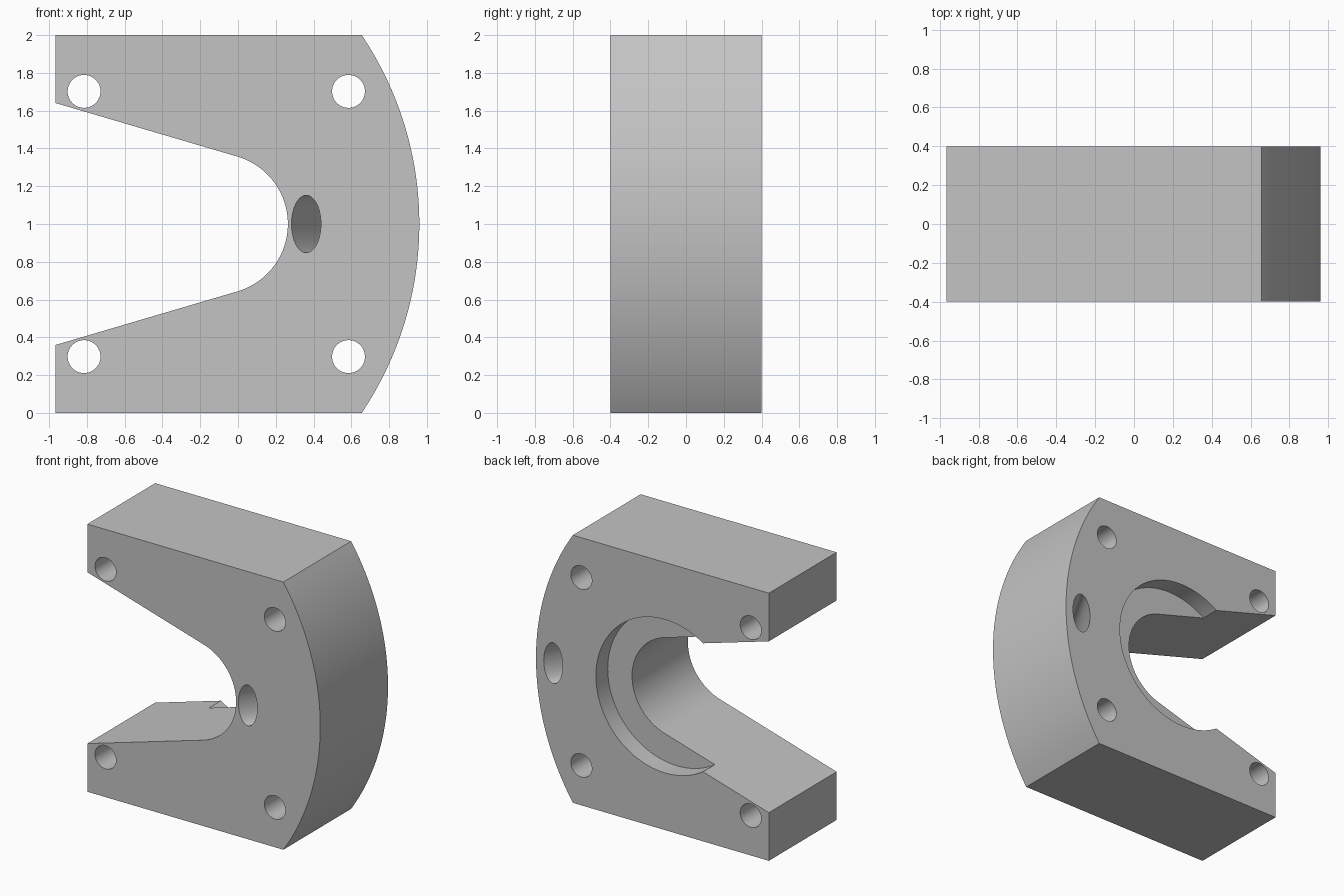
import bpy
import bmesh
from math import sin, cos, asin, atan2, radians, pi

if "Cube" in bpy.data.objects:
    bpy.data.objects.remove(bpy.data.objects["Cube"], do_unlink=True)

LEFT, RIGHT, CORNER = -0.965, 0.96, 0.655   # block extents and top corner
HALF = 0.4                                  # half thickness
MID = 1.0                                   # height of the symmetry line
SLOT_X, SLOT_R = -0.108, 0.372              # round end of the slot
SLOPE = radians(16.4)                       # flare of the slot walls


def arc(cx, rx, rz, start, end, steps):
    """Points on an elliptical arc around the symmetry line."""
    angles = [start + (end - start) * i / steps for i in range(steps + 1)]
    return [(cx + rx * cos(a), MID + rz * sin(a)) for a in angles]


def ellipse(cx, cz, rx, rz, steps=64):
    return [(x, z + cz - MID) for x, z in arc(cx, rx, rz, 0, 2 * pi, steps)[:-1]]


def prism(name, profile, y0, y1, shift=0.0):
    """Extrude an x-z profile along y, optionally sheared along x."""
    bm = bmesh.new()
    face = bm.faces.new([bm.verts.new((x, y0, z)) for x, z in profile])
    made = bmesh.ops.extrude_face_region(bm, geom=[face])["geom"]
    for v in made:
        if isinstance(v, bmesh.types.BMVert):
            v.co.x += shift
            v.co.y = y1
    bmesh.ops.recalc_face_normals(bm, faces=bm.faces)
    mesh = bpy.data.meshes.new(name)
    bm.to_mesh(mesh)
    bm.free()
    obj = bpy.data.objects.new(name, mesh)
    bpy.context.collection.objects.link(obj)
    return obj


# Block outline: bowed right side, flared slot open to the left
sag = RIGHT - CORNER
bow_r = (1 + sag * sag) / (2 * sag)
bow = asin(1 / bow_r)
outer = arc(RIGHT - bow_r, bow_r, bow_r, -bow, bow, 64)
tangent = pi / 2 - SLOPE
inner = arc(SLOT_X, SLOT_R, SLOT_R, tangent, -tangent, 64)
mouth = inner[0][1] + (inner[0][0] - LEFT) * sin(SLOPE) / cos(SLOPE) - MID
outline = ([(LEFT, 0)] + outer + [(LEFT, 2), (LEFT, MID + mouth)]
           + inner + [(LEFT, MID - mouth)])
block = prism("slotted_block", outline, -HALF, HALF)

# Four straight bolt holes
cutters = []
for x in (-0.815, 0.585):
    for z in (0.298, 1.702):
        cutters.append(prism("bolt_hole_cutter", ellipse(x, z, 0.087, 0.087), -0.5, 0.5))

# Shallow round recess in the back
cutters.append(prism("recess_cutter", ellipse(SLOT_X, MID, 0.573, 0.573, 96), 0.26, 0.5))

# Oval hole slanting through the block
run = 0.457 / 0.8
cutters.append(prism("slanted_hole_cutter",
                     ellipse(0.361 - 0.1 * run, MID, 0.078, 0.152), -0.5, 0.5, run))

for cutter in cutters:
    cutter.hide_render = True
    mod = block.modifiers.new(cutter.name, "BOOLEAN")
    mod.operation = "DIFFERENCE"
    mod.solver = "EXACT"
    mod.object = cutter

# Bake the cuts and drop the cutters
bpy.context.view_layer.update()
graph = bpy.context.evaluated_depsgraph_get()
baked = bpy.data.meshes.new_from_object(block.evaluated_get(graph))
block.modifiers.clear()
block.data = baked
baked.name = "slotted_block"
for cutter in cutters:
    bpy.data.objects.remove(cutter, do_unlink=True)

# Single grey material
grey = bpy.data.materials.new("plain_grey")
grey.use_nodes = True
colour = (0.55, 0.55, 0.55, 1)
grey.diffuse_color = colour
grey.node_tree.nodes["Principled BSDF"].inputs["Base Color"].default_value = colour
baked.materials.clear()
baked.materials.append(grey)

# Smooth curved walls, crisp edges
bpy.ops.object.select_all(action="DESELECT")
block.select_set(True)
bpy.context.view_layer.objects.active = block
bpy.ops.object.shade_smooth_by_angle(angle=radians(30))
